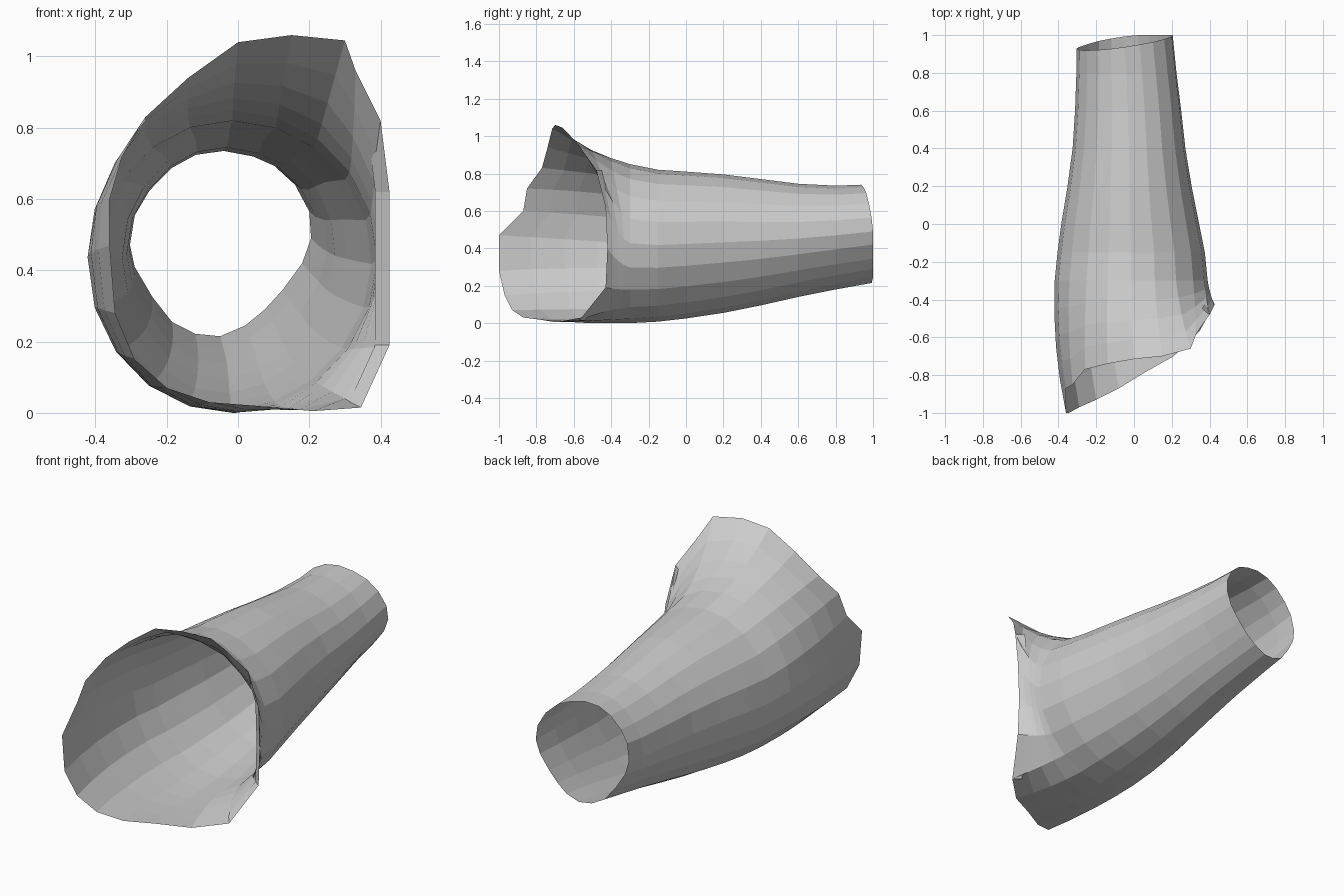
import bpy, bmesh
from math import cos, sin, radians
from mathutils import Vector

if "Cube" in bpy.data.objects:
    bpy.data.objects.remove(bpy.data.objects["Cube"])

N = 20  # columns around the sleeve, starting at -x and going over the top

# Narrow back opening (x, z)
BACK = [(-.305, .48), (-.29, .57), (-.25, .635), (-.19, .695), (-.125, .73),
        (-.05, .74), (.03, .725), (.1, .695), (.16, .64), (.2, .565),
        (.205, .49), (.18, .42), (.125, .345), (.075, .29), (.02, .245),
        (-.05, .215), (-.12, .222), (-.185, .255), (-.24, .325), (-.29, .41)]

# Wide slanted front rim (x, y, z)
RIM = [(-.36, -1, .47), (-.36, -.87, .6), (-.325, -.85, .72), (-.26, -.77, .83),
       (-.14, -.74, .94), (0, -.715, 1.04), (.15, -.7, 1.06), (.3, -.66, 1.045),
       (.33, -.58, .96), (.4, -.48, .82), (.425, -.43, .62), (.425, -.42, .4),
       (.425, -.43, .19), (.345, -.57, .015), (.21, -.7, .005), (.05, -.79, .02),
       (-.08, -.87, .03), (-.2, -.93, .07), (-.29, -.97, .15), (-.345, -1, .28)]

# Body stations: y, x min, x max, z min, z max, roundness
STATIONS = [(.8, -.305, .225, .18, .735, .1), (.6, -.312, .25, .14, .745, .3),
            (.4, -.325, .272, .095, .77, .5), (.2, -.352, .305, .055, .795, .6),
            (0, -.385, .345, .025, .81, .7), (-.15, -.405, .375, .008, .82, .8),
            (-.3, -.42, .39, 0, .85, .9)]


def unit(k):
    """Back opening normalised to a -1..1 box."""
    x, z = BACK[k]
    return (x + .05) / .255, (z - .4775) / .2625


rows = []
# Back edge, slightly slanted
row = []
for k in range(N):
    u, w = unit(k)
    row.append(Vector((BACK[k][0], min(1, .965 + .037 * u - .028 * w), BACK[k][1])))
rows.append(row)

# Body rings, blending from the back outline to an ellipse
for y, x0, x1, z0, z1, r in STATIONS:
    row = []
    for k in range(N):
        a = radians(180 - 360 * k / N)
        u, w = unit(k)
        u, w = u + (cos(a) - u) * r, w + (sin(a) - w) * r
        row.append(Vector(((x0 + x1) / 2 + u * (x1 - x0) / 2, y,
                           (z0 + z1) / 2 + w * (z1 - z0) / 2)))
    rows.append(row)

# Curved flare from the last ring to the rim
prev, last = rows[-2], rows[-1]
for i in range(1, 5):
    s = i / 4
    row = []
    for k in range(N):
        d = Vector(RIM[k]) - last[k]
        t = last[k] - prev[k]
        m = t * (d.y / t.y)
        row.append(last[k] + d * s + (m - d) * (s - s * s) * .7)
    rows.append(row)

bm = bmesh.new()
grid = [[bm.verts.new(p) for p in row] for row in rows]
for a, b in zip(grid, grid[1:]):
    for k in range(N):
        j = (k + 1) % N
        bm.faces.new((a[k], a[j], b[j], b[k]))

# Narrow folded lip inside the right part of the rim
lip = {k: bm.verts.new((RIM[k][0] - .04, RIM[k][1] + .03, RIM[k][2]))
       for k in range(9, 14)}
for k in range(9, 13):
    bm.faces.new((grid[-1][k], grid[-1][k + 1], lip[k + 1], lip[k]))

bmesh.ops.recalc_face_normals(bm, faces=bm.faces)
for v in bm.verts:
    v.co.z = max(v.co.z, 0)
mesh = bpy.data.meshes.new("sleeve")
bm.to_mesh(mesh)
bm.free()
sleeve = bpy.data.objects.new("sleeve", mesh)
bpy.context.collection.objects.link(sleeve)
